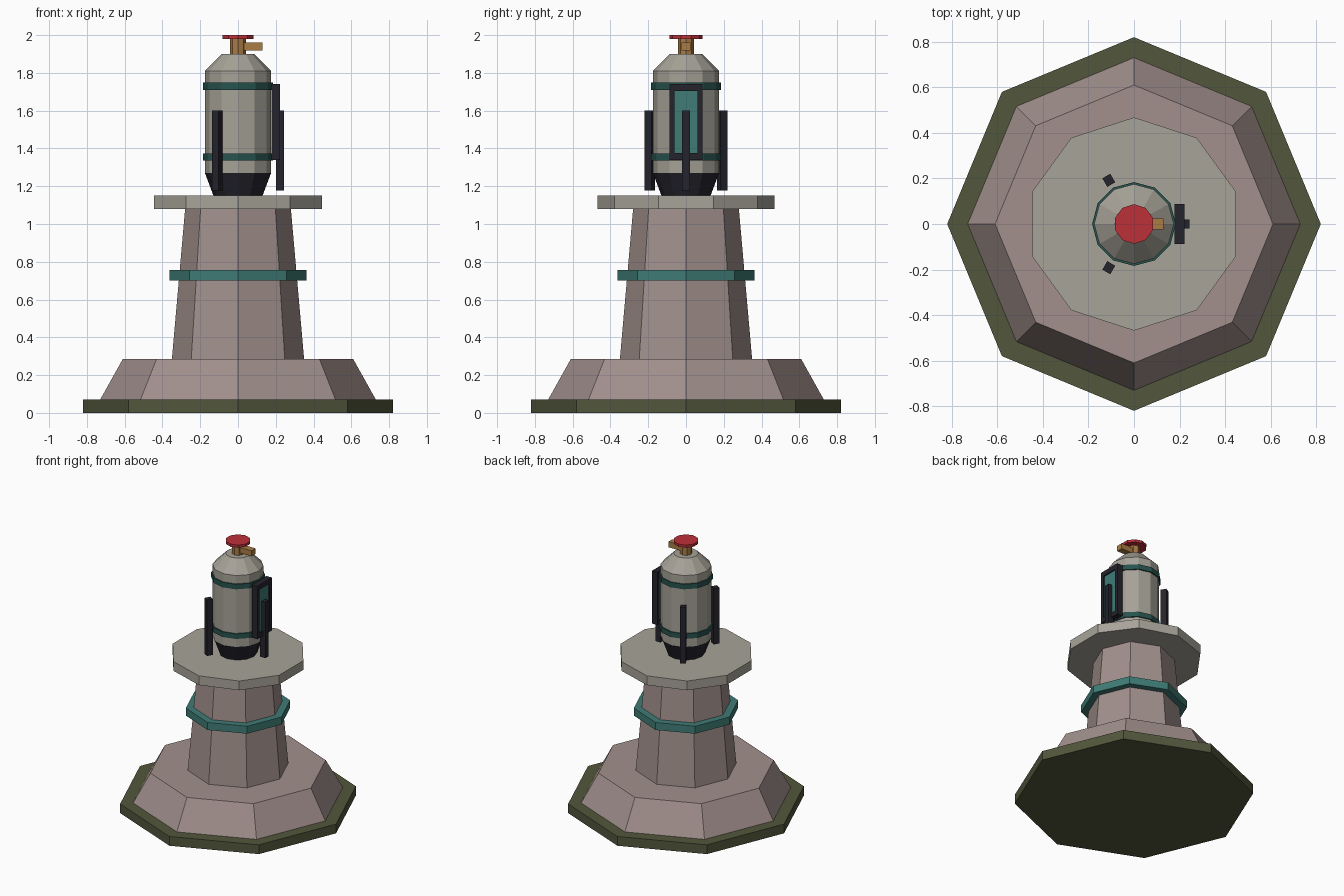
import bpy, bmesh, math
from mathutils import Matrix

if "Cube" in bpy.data.objects:
    bpy.data.objects.remove(bpy.data.objects["Cube"])


def mat(name, r, g, b):
    m = bpy.data.materials.new(name)
    m.diffuse_color = (r, g, b, 1)
    m.use_nodes = True
    m.node_tree.nodes["Principled BSDF"].inputs["Base Color"].default_value = m.diffuse_color
    return m


OLIVE = mat("olive", 0.085, 0.095, 0.045)
STONE = mat("stone", 0.36, 0.28, 0.265)
CAP = mat("pale_stone", 0.39, 0.37, 0.32)
TEAL = mat("teal", 0.05, 0.20, 0.18)
DARK_TEAL = mat("dark_teal", 0.02, 0.085, 0.075)
DARK = mat("dark", 0.018, 0.017, 0.025)
SHELL = mat("shell", 0.38, 0.36, 0.31)
BRASS = mat("brass", 0.40, 0.20, 0.06)
RED = mat("red", 0.50, 0.03, 0.04)


def finish(name, bm, material):
    bmesh.ops.recalc_face_normals(bm, faces=bm.faces)
    me = bpy.data.meshes.new(name)
    bm.to_mesh(me)
    bm.free()
    me.materials.append(material)
    ob = bpy.data.objects.new(name, me)
    bpy.context.collection.objects.link(ob)
    return ob


def lathe(name, profile, sides, material):
    """Faceted solid from (radius, z) rings, first vertex on +y."""
    bm = bmesh.new()
    rings = []
    for r, z in profile:
        angles = [math.pi / 2 + math.tau * i / sides for i in range(sides)]
        rings.append([bm.verts.new((r * math.cos(a), r * math.sin(a), z)) for a in angles])
    for lo, hi in zip(rings, rings[1:]):
        for i in range(sides):
            j = (i + 1) % sides
            bm.faces.new((lo[i], lo[j], hi[j], hi[i]))
    bm.faces.new(rings[0])
    bm.faces.new(rings[-1])
    return finish(name, bm, material)


def box(name, x, y, z, material, turn=0):
    """Box from (min, max) spans, turned about the z axis."""
    bm = bmesh.new()
    spans = (x, y, z)
    mid = [(a + b) / 2 for a, b in spans]
    size = [b - a for a, b in spans]
    m = Matrix.Rotation(turn, 4, 'Z') @ Matrix.Translation(mid) @ Matrix.Diagonal((*size, 1))
    bmesh.ops.create_cube(bm, size=1, matrix=m)
    return finish(name, bm, material)


# Pedestal
lathe("ground_slab", [(0.82, 0), (0.82, 0.07)], 8, OLIVE)
lathe("plinth", [(0.73, 0.07), (0.61, 0.285)], 8, STONE)
lathe("column", [(0.35, 0.285), (0.28, 1.08)], 8, STONE)
lathe("column_band", [(0.363, 0.70), (0.363, 0.757)], 8, TEAL)
lathe("cap_slab", [(0.468, 1.08), (0.468, 1.15)], 10, CAP)

# Canister
lathe("canister_foot", [(0.13, 1.15), (0.175, 1.27)], 12, DARK)
lathe("canister_shell", [(0.175, 1.27), (0.175, 1.81), (0.085, 1.90)], 12, SHELL)
for name, z in (("lower_strap", 1.335), ("upper_strap", 1.71)):
    lathe(name, [(0.184, z), (0.184, z + 0.038)], 12, DARK_TEAL)

# Valve
lathe("valve_stem", [(0.042, 1.90), (0.042, 1.98)], 8, BRASS)
box("valve_outlet", (0.03, 0.13), (-0.024, 0.024), (1.918, 1.96), BRASS)
lathe("valve_knob", [(0.087, 1.98), (0.087, 2.0)], 10, RED)

# Three guard posts around the canister
for i in range(3):
    box(f"guard_post_{i + 1}", (0.20, 0.243), (-0.02, 0.02), (1.177, 1.60), DARK, math.tau * i / 3)

# Gauge panel in its frame
for side, y in (("left", (-0.087, -0.061)), ("right", (0.061, 0.087))):
    box(f"frame_{side}", (0.177, 0.222), y, (1.34, 1.74), DARK)
for side, z in (("bottom", (1.34, 1.376)), ("top", (1.704, 1.74))):
    box(f"frame_{side}", (0.177, 0.222), (-0.061, 0.061), z, DARK)
box("gauge_panel", (0.177, 0.212), (-0.061, 0.061), (1.376, 1.704), TEAL)
